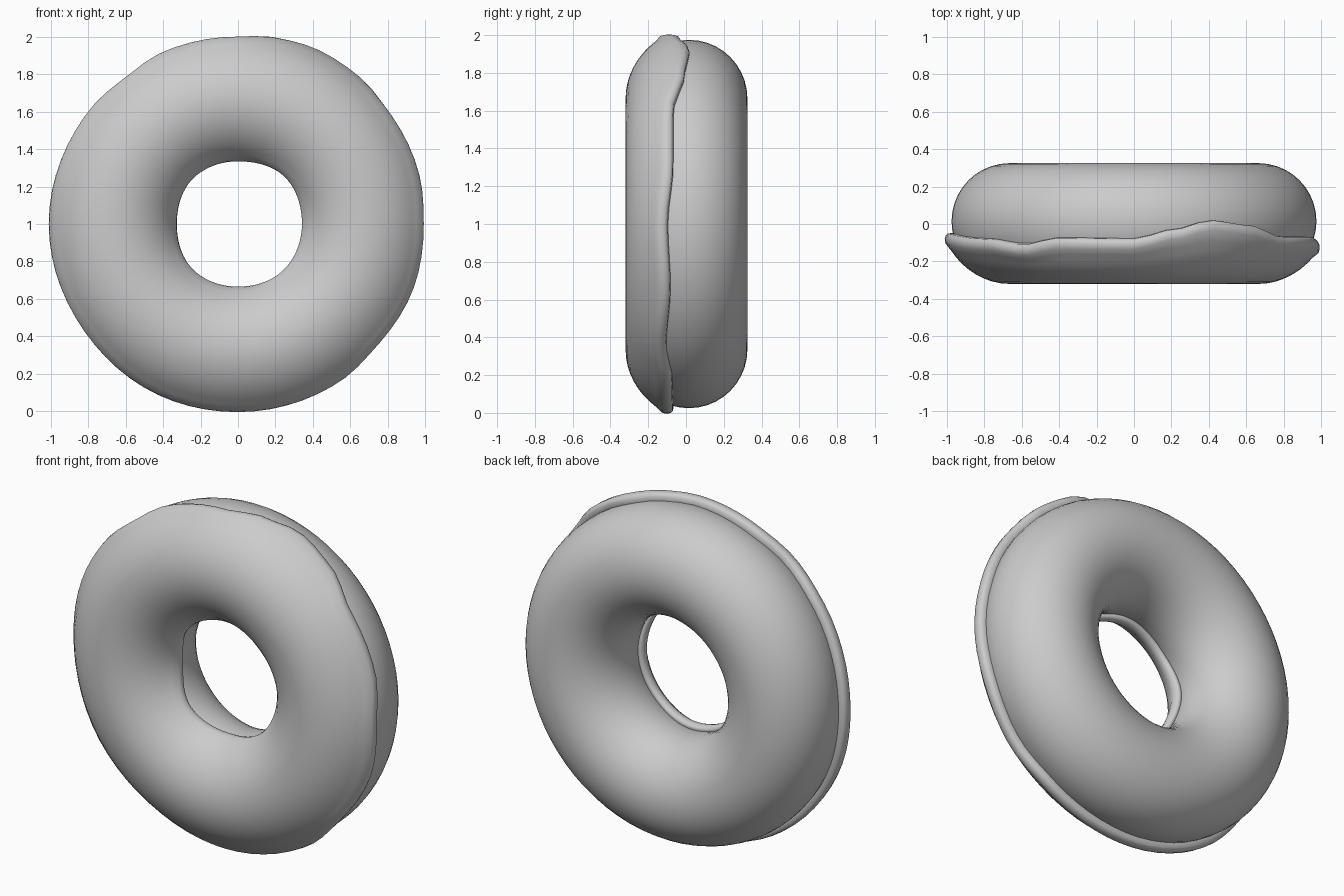
import bpy, bmesh, math

if "Cube" in bpy.data.objects:
    bpy.data.objects.remove(bpy.data.objects["Cube"])

MAJOR, DOUGH_R, CY, CZ = 0.665, 0.31, 0.015, 1.0
SEG = 72

# Dough ring lying in the xz plane
bpy.ops.mesh.primitive_torus_add(major_radius=MAJOR, minor_radius=DOUGH_R,
                                 major_segments=SEG, minor_segments=40,
                                 location=(0, CY, CZ), rotation=(math.pi / 2, 0, 0))
dough = bpy.context.object
dough.name = "dough"
bpy.ops.object.shade_smooth()

# Wavy hem of the icing: (angle in degrees, y of the edge)
OUTER = [(0, -.10), (18, -.07), (37, -.07), (53, -.005), (66, .02), (78, -.03), (90, -.08),
         (114, -.075), (127, -.11), (143, -.08), (180, -.05), (215, -.08),
         (245, -.06), (270, -.07), (302, -.075), (318, -.11), (340, -.085)]
INNER = [(0, -.08), (45, -.11), (90, -.06), (135, -.08), (180, -.03),
         (225, -.08), (270, -.06), (315, -.09)]


def edge_y(table, a):
    pts = table + [(360, table[0][1])]
    for (a0, y0), (a1, y1) in zip(pts, pts[1:]):
        if a0 <= a <= a1:
            t = (a - a0) / (a1 - a0)
            return y0 + (y1 - y0) * t * t * (3 - 2 * t)


def half_profile(ye, lip):
    """Tube angle (degrees from the front) and radius, from crown to tucked hem."""
    end = math.degrees(math.acos((CY - ye) / 0.335))
    pts = [(end * k / 10, 0.335 + lip * (k / 10) ** 3) for k in range(1, 9)]
    top = 0.335 + lip
    pts += [(end - 8, top), (end - 4, top - .004), (end - 1.2, top - .014),
            (end, top - .027), (end - .5, DOUGH_R + .004), (end - 2, DOUGH_R - .015)]
    return pts


# Icing shell with a rounded, wavy lip on both rims
bm = bmesh.new()
rings = []
for i in range(SEG):
    deg = 360 * i / SEG
    th = math.radians(deg)
    out = half_profile(edge_y(OUTER, deg), .028)
    inn = half_profile(edge_y(INNER, deg), .014)
    prof = [(-p, m) for p, m in reversed(inn)] + [(0, .335)] + out
    ring = []
    for p, m in prof:
        p = math.radians(p)
        r = MAJOR + m * math.sin(p)
        ring.append(bm.verts.new((r * math.cos(th), CY - m * math.cos(p), CZ + r * math.sin(th))))
    rings.append(ring)
for i in range(SEG):
    a, b = rings[i], rings[(i + 1) % SEG]
    for j in range(len(a) - 1):
        bm.faces.new((a[j], a[j + 1], b[j + 1], b[j]))
bmesh.ops.recalc_face_normals(bm, faces=bm.faces)
# Open shell: make sure the crown faces the front
crown = min(bm.faces, key=lambda f: f.calc_center_median().y)
if crown.normal.y > 0:
    bmesh.ops.reverse_faces(bm, faces=bm.faces)
for f in bm.faces:
    f.smooth = True
mesh = bpy.data.meshes.new("icing")
bm.to_mesh(mesh)
bm.free()
icing = bpy.data.objects.new("icing", mesh)
bpy.context.collection.objects.link(icing)
